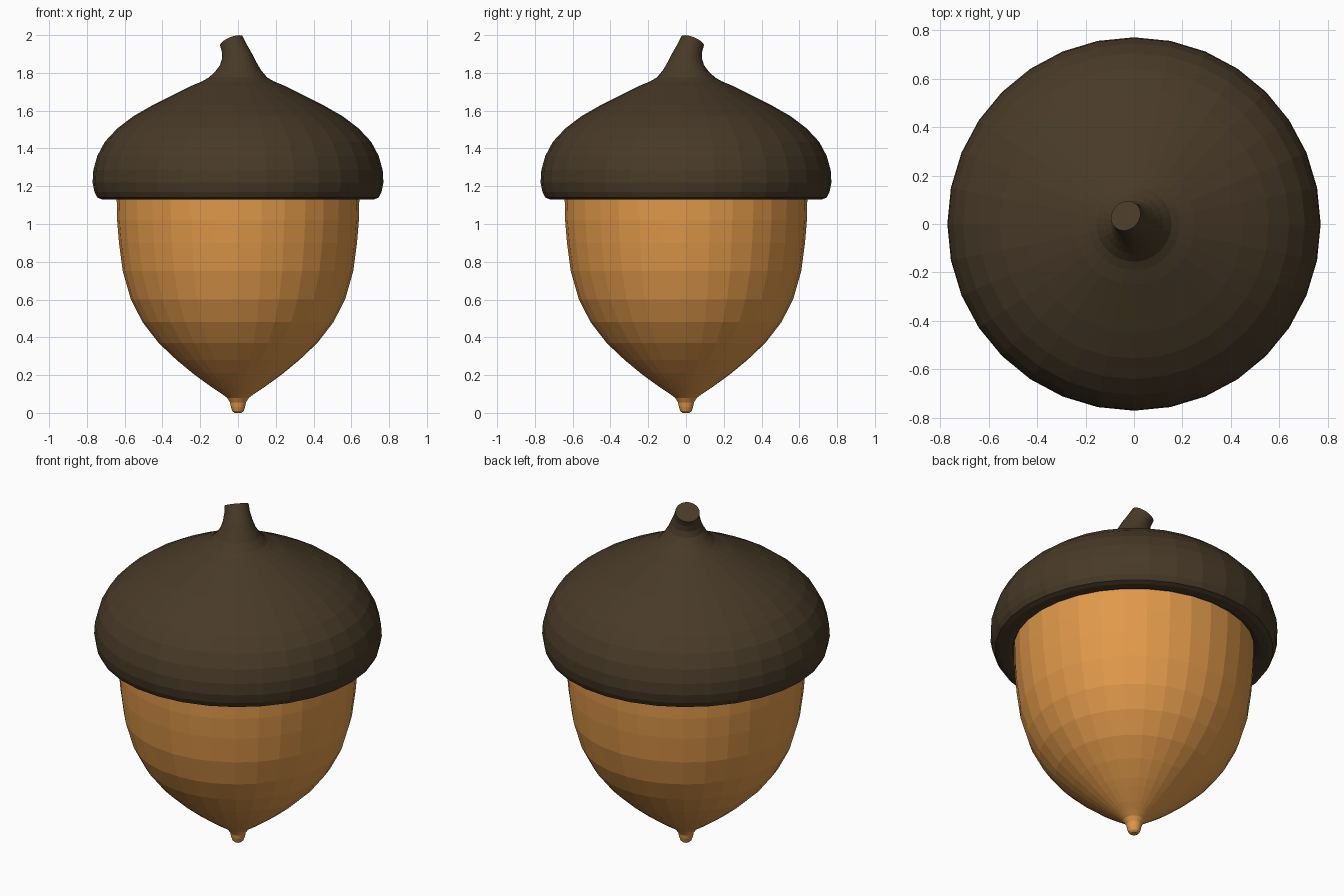
import bpy, bmesh
from math import pi, cos, sin, radians
from mathutils import Vector, Matrix

if "Cube" in bpy.data.objects:
    bpy.data.objects.remove(bpy.data.objects["Cube"])

SIDES = 32


def lathe(name, rings, color, cap_start=False, cap_end=False):
    """Loft circular rings (radius, z, lean offset, tilt in degrees) bottom to top."""
    bm = bmesh.new()
    loops = []
    for r, z, d, tilt in rings:
        # the stem leans towards the back left
        rot = Matrix.Rotation(radians(tilt), 3, Vector((-1, -1, 0)).normalized())
        loops.append([bm.verts.new(rot @ Vector((r * cos(2 * pi * i / SIDES), r * sin(2 * pi * i / SIDES), 0))
                                   + Vector((-d, d, z))) for i in range(SIDES)])
    for a, b in zip(loops, loops[1:]):
        for i in range(SIDES):
            j = (i + 1) % SIDES
            bm.faces.new((a[i], a[j], b[j], b[i]))
    if cap_start:
        bm.faces.new(loops[0][::-1])
    if cap_end:
        bm.faces.new(loops[-1])
    bmesh.ops.recalc_face_normals(bm, faces=bm.faces)
    mesh = bpy.data.meshes.new(name)
    bm.to_mesh(mesh)
    bm.free()
    mat = bpy.data.materials.new(name + "_color")
    mat.diffuse_color = color
    mat.use_nodes = True
    mat.node_tree.nodes["Principled BSDF"].inputs["Base Color"].default_value = mat.diffuse_color
    mesh.materials.append(mat)
    obj = bpy.data.objects.new(name, mesh)
    bpy.context.collection.objects.link(obj)
    return obj


# nut with a small pointed tip
nut = [(.018, 0), (.03, .01), (.037, .03), (.042, .055), (.058, .08), (.085, .1), (.13, .13),
       (.2, .18), (.24, .21), (.325, .28), (.42, .37), (.505, .48), (.567, .6), (.61, .75),
       (.63, .9), (.64, 1.02), (.643, 1.17)]
lathe("nut", [(r, z, 0, 0) for r, z in nut], (.75, .32, .07, 1), cap_start=True)

# cap: rim underside, dome, then the leaning stem
cap = [(.635, 1.17), (.65, 1.14), (.675, 1.13), (.72, 1.13), (.745, 1.14), (.76, 1.17),
       (.77, 1.22), (.766, 1.285), (.745, 1.36), (.705, 1.435), (.64, 1.505), (.555, 1.57),
       (.45, 1.63), (.34, 1.685), (.25, 1.73), (.19, 1.755)]
stem = [(.155, 1.775, 0, 0), (.122, 1.81, 0, 3), (.096, 1.85, 0, 8),
        (.08, 1.89, .006, 15), (.069, 1.93, .019, 23), (.065, 1.967, .034, 30)]
lathe("cap_and_stem", [(r, z, 0, 0) for r, z in cap] + stem, (.065, .042, .021, 1), cap_end=True)
